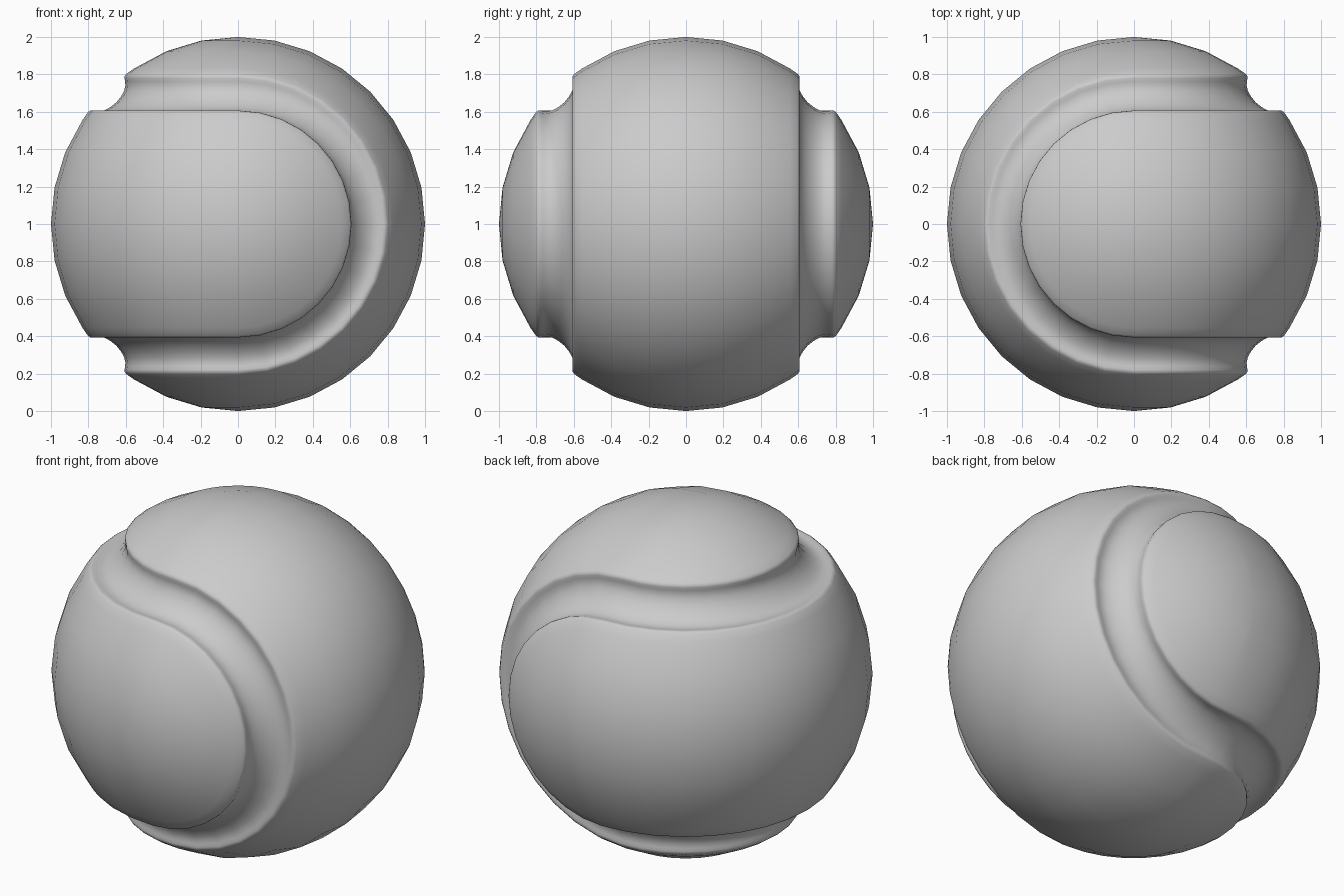
import bpy, bmesh
from math import sin, cos, pi, radians
from mathutils import Matrix

cube = bpy.data.objects.get("Cube")
if cube:
    bpy.data.objects.remove(cube, do_unlink=True)

STEPS = 16  # divisions along each half turn

# Cross-section of a half panel: (angle from its centre line, radius),
# running over the outside, round the lip and down to the middle of the groove
PROFILE = [(0, 1), (11.25, 1), (22.5, 1), (33.75, 1), (36.6, 1), (37.4, 0.997),
           (37.9, 0.988), (38.4, 0.972), (39.1, 0.955), (40.4, 0.938),
           (42.5, 0.925), (45, 0.92)]
PROFILE = [(radians(a), r) for a, r in PROFILE]


def add_grid(bm, rows):
    """Skin a list of equally long rows of points."""
    verts = [[bm.verts.new(p) for p in row] for row in rows]
    for low, high in zip(verts, verts[1:]):
        for i in range(len(low) - 1):
            bm.faces.new((low[i], low[i + 1], high[i + 1], high[i]))


def band_point(a, r, t):
    return (r * cos(a) * cos(t), r * cos(a) * sin(t), r * sin(a))


def cap_point(a, r, t, side):
    return (r * sin(a) * cos(t), side * r * cos(a), r * sin(a) * sin(t))


bm = bmesh.new()
half_turn = [pi * i / STEPS - pi / 2 for i in range(STEPS + 1)]

# Straight band wrapping round the right side of the ball
section = [(-a, r) for a, r in reversed(PROFILE[1:])] + PROFILE
add_grid(bm, [[band_point(a, r, t + pi) for t in half_turn] for a, r in section])

# Rounded ends of the band, on the front and the back
for side in (-1, 1):
    add_grid(bm, [[cap_point(a, r, t, side) for t in half_turn] for a, r in PROFILE])

# Second, interlocking panel: the first turned half round a diagonal axis
copy = bmesh.ops.duplicate(bm, geom=bm.verts[:] + bm.edges[:] + bm.faces[:])
turned = [g for g in copy["geom"] if isinstance(g, bmesh.types.BMVert)]
bmesh.ops.rotate(bm, verts=turned, cent=(0, 0, 0),
                 matrix=Matrix.Rotation(pi, 3, (0, 1, 1)))

# Join the panels along the groove and stand the ball on the ground
bmesh.ops.remove_doubles(bm, verts=bm.verts[:], dist=0.0005)
bmesh.ops.recalc_face_normals(bm, faces=bm.faces[:])
bmesh.ops.translate(bm, verts=bm.verts[:], vec=(0, 0, 1))
for face in bm.faces:
    face.smooth = True

mesh = bpy.data.meshes.new("ball")
bm.to_mesh(mesh)
bm.free()
ball = bpy.data.objects.new("ball", mesh)
bpy.context.collection.objects.link(ball)

# Plain grey surface
grey = bpy.data.materials.new("plain_grey")
grey.use_nodes = True
colour = (0.6, 0.6, 0.6, 1)
grey.diffuse_color = colour
grey.node_tree.nodes["Principled BSDF"].inputs["Base Color"].default_value = colour
mesh.materials.append(grey)
